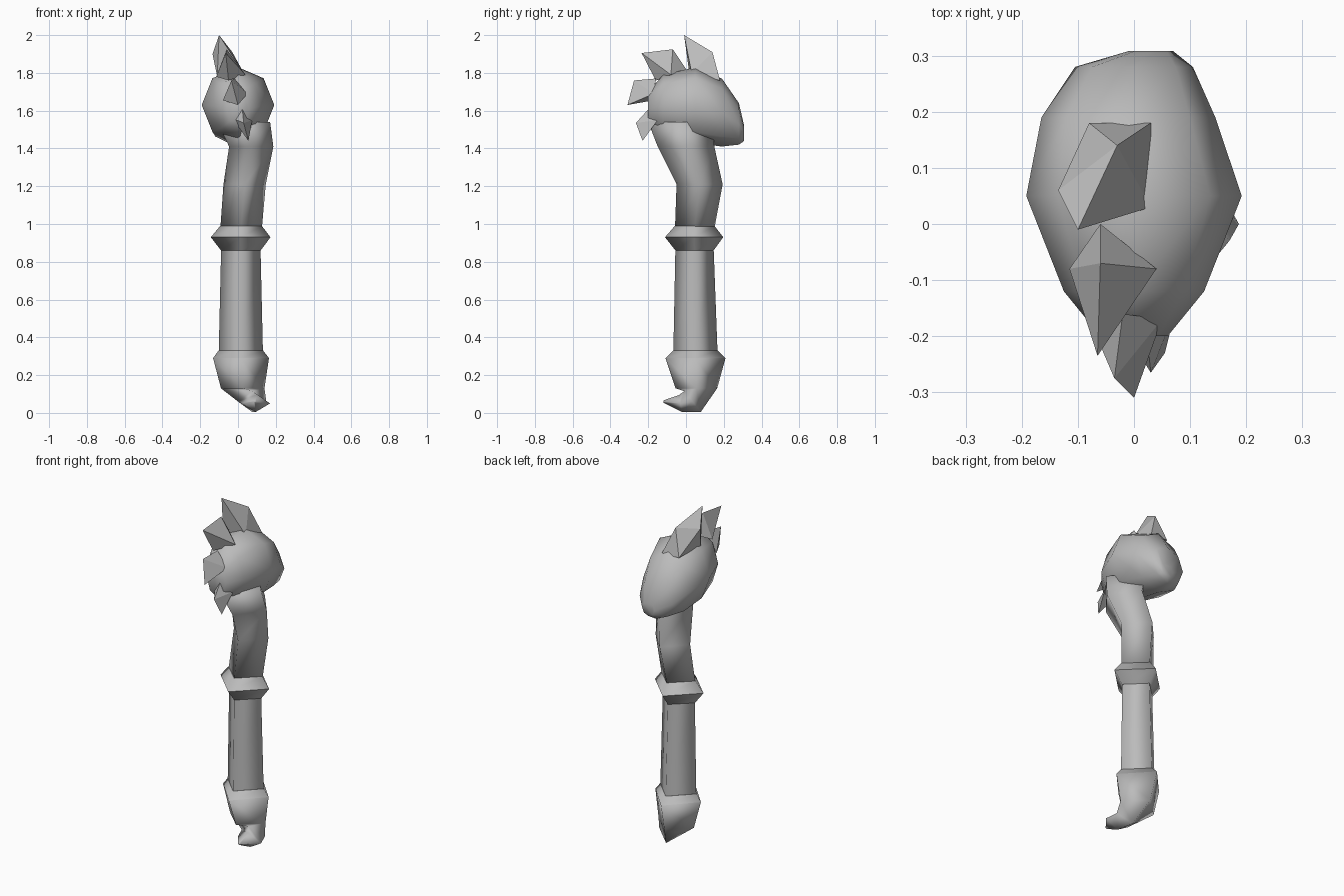
import bpy, bmesh
from math import sin, cos, pi, radians
from mathutils import Vector

cube = bpy.data.objects.get("Cube")
if cube:
    bpy.data.objects.remove(cube, do_unlink=True)

# One plain material for the whole club
grey = bpy.data.materials.new("stone_grey")
grey.use_nodes = True
COLOUR = (0.5, 0.5, 0.5, 1)
grey.diffuse_color = COLOUR
grey.node_tree.nodes["Principled BSDF"].inputs["Base Color"].default_value = COLOUR


def finish(name, bm, smooth=True):
    bmesh.ops.recalc_face_normals(bm, faces=bm.faces[:])
    for face in bm.faces:
        face.smooth = smooth
    mesh = bpy.data.meshes.new(name)
    bm.to_mesh(mesh)
    bm.free()
    mesh.materials.append(grey)
    obj = bpy.data.objects.new(name, mesh)
    bpy.context.scene.collection.objects.link(obj)
    return obj


def loft(name, rings, sides=4, sharp_rings=False, capped=True):
    """Skin rings of (centre x, y, z, radius across, radius along, tilt about x)."""
    bm = bmesh.new()
    loops = []
    for x, y, z, across, along, tilt in rings:
        t = radians(tilt)
        loop = []
        for i in range(sides):
            a = 2 * pi * i / sides
            u, v = across * cos(a), along * sin(a)
            loop.append(bm.verts.new((x + u, y + v * cos(t), z - v * sin(t))))
        loops.append(loop)
    for low, high in zip(loops, loops[1:]):
        for i in range(sides):
            j = (i + 1) % sides
            bm.faces.new((low[i], low[j], high[j], high[i]))
    if capped:
        bm.faces.new(loops[0])
        bm.faces.new(loops[-1])
    if sharp_rings:
        for loop in loops:
            for i in range(sides):
                edge = bm.edges.get((loop[i], loop[(i + 1) % sides]))
                edge.smooth = False
    return finish(name, bm)


def spike(name, points):
    """Faceted horn wrapped around its tip, ridge and base points."""
    bm = bmesh.new()
    for p in points:
        bm.verts.new(Vector(p))
    bmesh.ops.convex_hull(bm, input=bm.verts[:])
    return finish(name, bm, smooth=False)


# Four-sided grip and its collars
loft("grip", [
    (.015, .05, .32, .117, .117, 0),
    (.015, .045, .88, .104, .101, 0),
], capped=False)
loft("upper_collar", [
    (.015, .045, .86, .105, .101, 0),
    (.014, .043, .93, .158, .154, 0),
    (.016, .046, .99, .11, .105, 0),
], sharp_rings=True)
loft("lower_collar", [
    (.016, .05, .29, .148, .159, 0),
    (.015, .05, .33, .118, .118, 0),
], sharp_rings=True)

# Curled pommel with its hook pointing forward
loft("pommel", [
    (.016, .05, .29, .148, .159, 0),
    (.025, .055, .13, .115, .11, 0),
    (.075, .035, .06, .075, .07, 52),
    (.095, -.03, .05, .075, .045, 80),
    (.09, -.12, .06, .006, .006, 90),
])

# Bent neck flowing into the head
loft("neck", [
    (.017, .047, .985, .11, .105, 0),
    (.035, .072, 1.21, .112, .122, 0),
    (.07, 0, 1.41, .117, .15, 0),
    (.03, -.03, 1.54, .14, .17, 0),
])

# Rounded head, skinned from front to back
loft("head", [
    (0, -.2, 1.61, .06, .09, 90),
    (0, -.12, 1.625, .125, .165, 90),
    (0, .05, 1.63, .192, .2, 90),
    (-.01, .19, 1.59, .155, .18, 90),
    (0, .28, 1.53, .105, .11, 90),
    (.03, .308, 1.48, .04, .04, 90),
], sides=8)

# Horns running down the front of the head
spike("crown_spike", [
    (-.1, -.01, 2), (-.135, .06, 1.9), (-.03, .14, 1.91),
    (-.11, .02, 1.78), (.03, .03, 1.8), (.03, .18, 1.76), (-.08, .18, 1.76),
])
spike("brow_spike", [
    (-.065, -.235, 1.905), (-.06, -.07, 1.925), (-.06, 0, 1.82),
    (-.115, -.08, 1.78), (.04, -.08, 1.79), (-.05, -.16, 1.76),
])
spike("middle_spike", [
    (0, -.31, 1.63), (-.035, -.275, 1.76),
    (.05, -.17, 1.69), (-.08, -.17, 1.655), (-.02, -.16, 1.77),
])
spike("chin_spike", [
    (.055, -.23, 1.44), (.03, -.265, 1.535),
    (-.03, -.17, 1.56), (.075, -.15, 1.55), (.02, -.17, 1.64),
])
